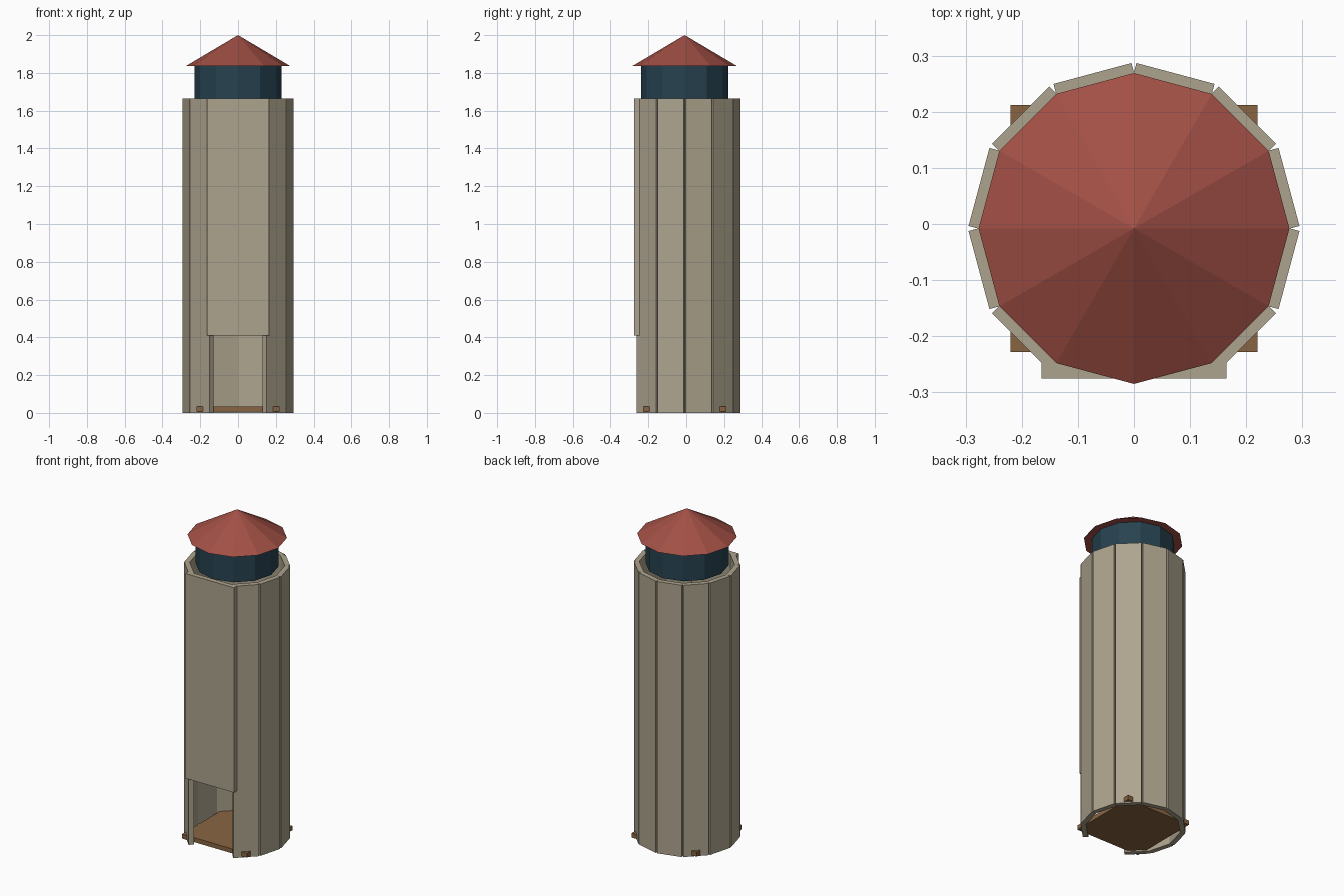
import bpy
from math import cos, sin, radians

if "Cube" in bpy.data.objects:
    bpy.data.objects.remove(bpy.data.objects["Cube"])

CY = -0.008   # tower axis in y


def material(name, rgb):
    m = bpy.data.materials.new(name)
    m.diffuse_color = (*rgb, 1)
    m.use_nodes = True
    m.node_tree.nodes["Principled BSDF"].inputs["Base Color"].default_value = m.diffuse_color
    return m


STONE = material("stone", (0.42, 0.37, 0.27))
RED = material("roof_red", (0.36, 0.08, 0.06))
GLASS = material("dark_blue", (0.02, 0.055, 0.08))
WOOD = material("wood", (0.25, 0.13, 0.055))


def finish(name, mat):
    ob = bpy.context.object
    ob.name = name
    ob.data.materials.append(mat)
    return ob


def box(name, size, loc, mat, rot=0.0):
    bpy.ops.mesh.primitive_cube_add(size=1, location=loc, rotation=(0, 0, rot))
    bpy.context.object.scale = size
    return finish(name, mat)


def cone(name, r1, r2, z0, z1, mat):
    bpy.ops.mesh.primitive_cone_add(vertices=12, radius1=r1, radius2=r2, depth=z1 - z0,
                                    location=(0, CY, (z0 + z1) / 2))
    return finish(name, mat)


# Ring of flat wall panels; the two front ones are left out for the doorway
WALL_H, WALL_R, THICK = 1.665, 0.271, 0.03
for k in range(12):
    deg = 15 + 30 * k
    if deg in (255, 285):
        continue
    a = radians(deg)
    box(f"wall_panel_{k + 1}", (THICK, 0.144, WALL_H),
        (WALL_R * cos(a), CY + WALL_R * sin(a), WALL_H / 2), STONE, a)

# Wide front panel above the doorway
box("front_panel", (0.33, THICK, WALL_H - 0.41), (0, -0.26, (WALL_H + 0.41) / 2), STONE)

# Square floor whose corners poke through the walls
box("floor", (0.44, 0.44, 0.027), (0, CY, 0.0215), WOOD)

# Lantern room and pointed roof
cone("lantern_room", 0.231, 0.231, 1.66, 1.836, GLASS)
cone("roof", 0.277, 0.0, 1.836, 2.0, RED)
